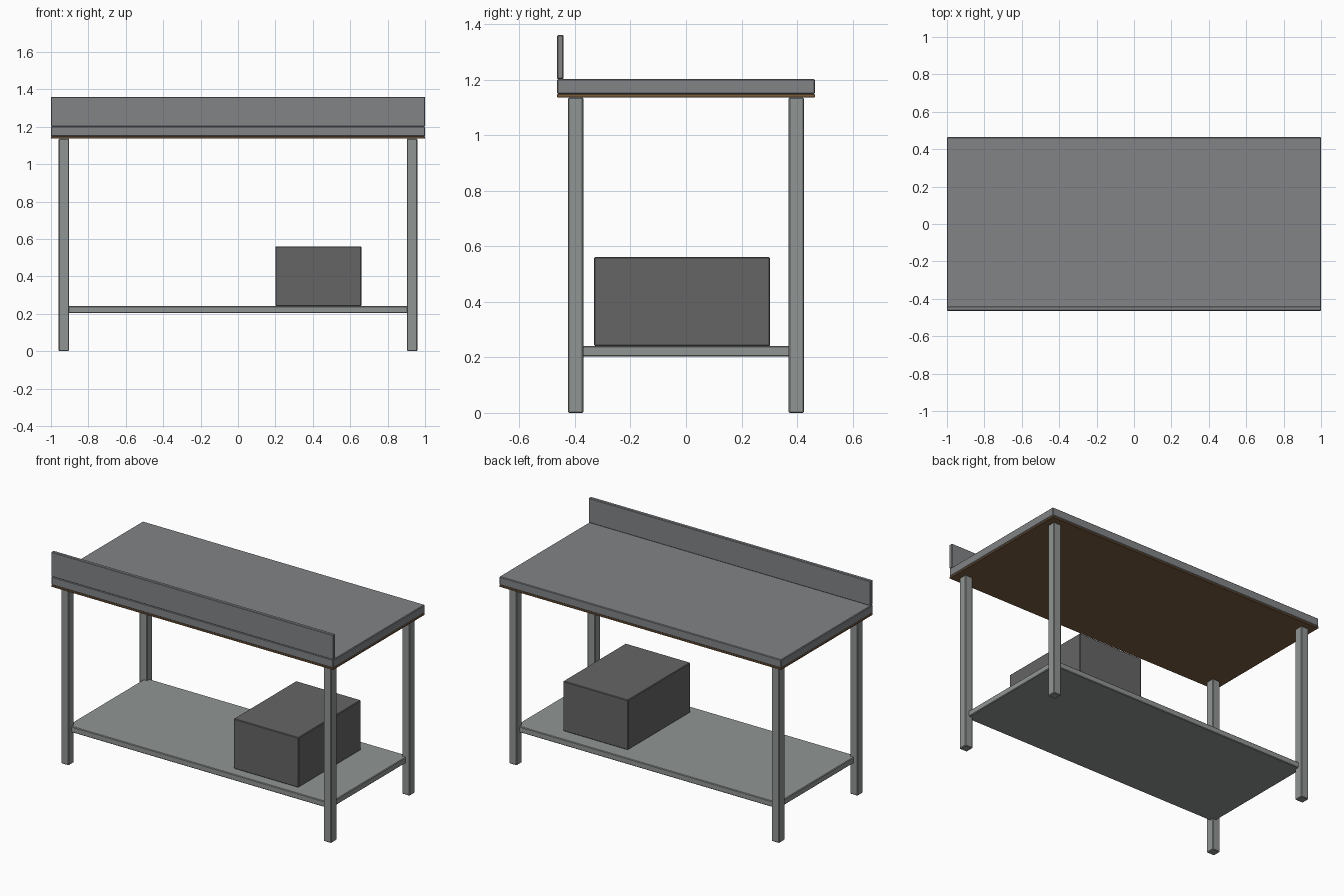
import bpy
import bmesh

if "Cube" in bpy.data.objects:
    bpy.data.objects.remove(bpy.data.objects["Cube"])


def material(name, rgb):
    mat = bpy.data.materials.new(name)
    mat.diffuse_color = (*rgb, 1)
    mat.use_nodes = True
    mat.node_tree.nodes["Principled BSDF"].inputs["Base Color"].default_value = mat.diffuse_color
    return mat


steel = material("brushed_steel", (0.22, 0.23, 0.24))
frame = material("frame_steel", (0.28, 0.30, 0.29))
dark = material("dark_grey", (0.13, 0.13, 0.13))
wood = material("wood", (0.20, 0.11, 0.05))


def box(name, x, y, z, mat, bevel=0.004):
    """Softly bevelled box from (min, max) ranges on each axis."""
    bm = bmesh.new()
    bmesh.ops.create_cube(bm, size=1)
    for v in bm.verts:
        v.co = [(lo + hi) / 2 + c * (hi - lo) for c, (lo, hi) in zip(v.co, (x, y, z))]
    mesh = bpy.data.meshes.new(name)
    bm.to_mesh(mesh)
    bm.free()
    mesh.materials.append(mat)
    obj = bpy.data.objects.new(name, mesh)
    bpy.context.collection.objects.link(obj)
    mod = obj.modifiers.new("edge_bevel", 'BEVEL')
    mod.width = bevel
    mod.segments = 1
    return obj


# Worktop, wooden underlay and upstand along the front edge
W, D = 1.0, 0.464
box("worktop", (-W, W), (-D, D), (1.148, 1.202), steel)
box("wood_underlay", (-W, W), (-D, D), (1.136, 1.148), wood, 0.002)
box("upstand", (-W, W), (-D, -0.441), (1.202, 1.36), steel, 0.003)

# Four square legs
LX, LY, H = 0.931, 0.397, 0.0275
for sx, side in ((-1, "left"), (1, "right")):
    for sy, end in ((-1, "front"), (1, "back")):
        cx, cy = sx * LX, sy * LY
        box(f"{end}_{side}_leg", (cx - H, cx + H), (cy - H, cy + H), (0, 1.136), frame)

# Lower shelf reaching the leg centres
box("lower_shelf", (-LX, LX), (-LY, LY), (0.203, 0.241), frame)

# Storage box on the shelf
box("storage_box", (0.2, 0.66), (-0.331, 0.303), (0.241, 0.561), dark)
